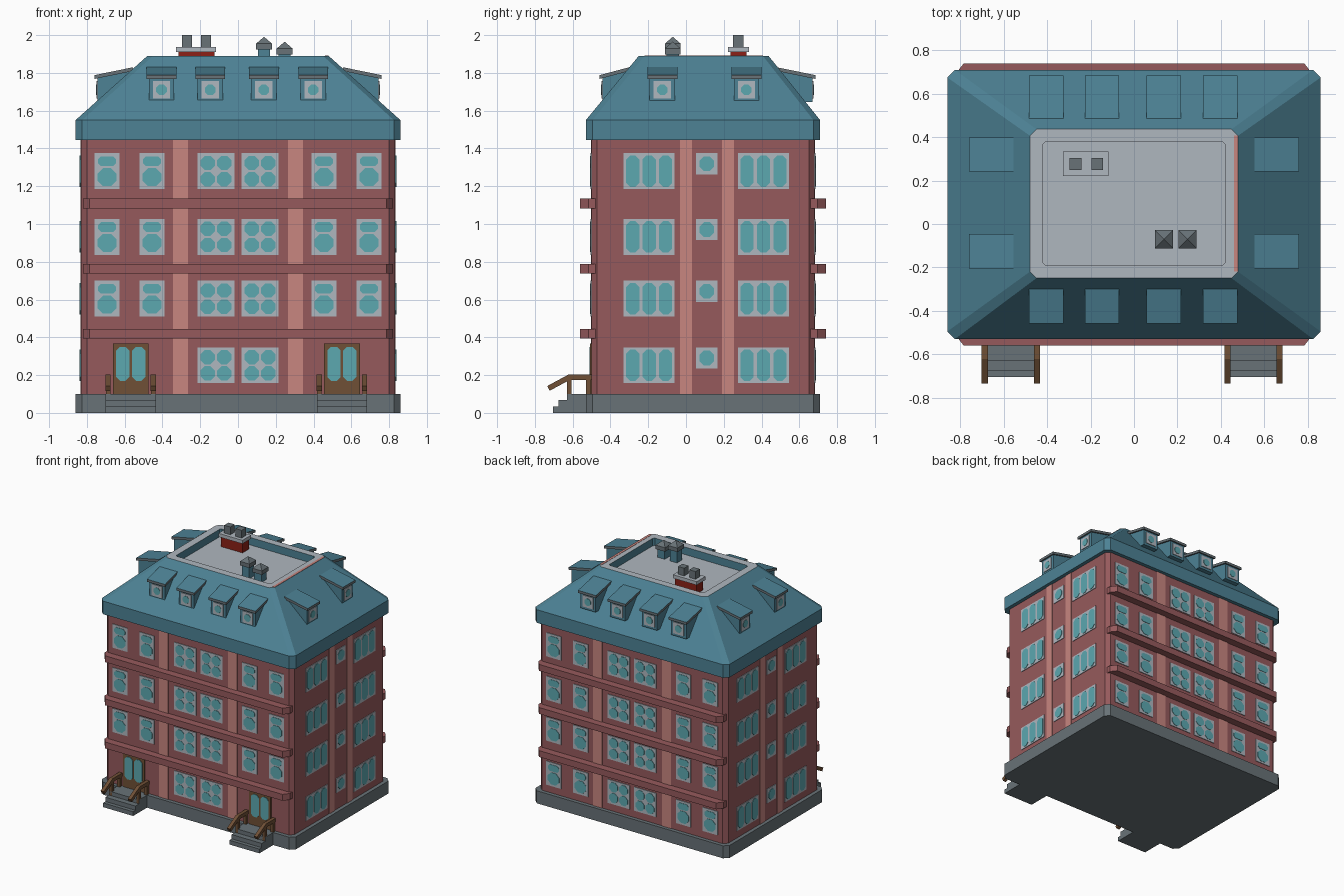
import bpy, bmesh
from mathutils import Matrix, Vector

if "Cube" in bpy.data.objects:
    bpy.data.objects.remove(bpy.data.objects["Cube"])

# ---- colours (sRGB 0-255 converted to linear) ----
def lin(c):
    c /= 255
    return c / 12.92 if c < 0.04 else ((c + 0.055) / 1.055) ** 2.4

COLOURS = [("brick", 150, 90, 92), ("light_brick", 200, 134, 128), ("roof_teal", 77, 130, 149),
           ("stone_grey", 104, 114, 119), ("pale_grey", 175, 183, 191), ("glass", 92, 168, 176),
           ("wood", 112, 80, 54), ("chimney_red", 140, 32, 22)]
MATS = []
for n, r, g, b in COLOURS:
    m = bpy.data.materials.new(n)
    m.diffuse_color = (lin(r), lin(g), lin(b), 1)
    m.use_nodes = True
    m.node_tree.nodes["Principled BSDF"].inputs["Base Color"].default_value = m.diffuse_color
    MATS.append(m)
BRICK, PINK, TEAL, STONE, PALE, GLASS, WOOD, RED = range(8)

# ---- helpers ----
def finish(name, bm):
    bmesh.ops.recalc_face_normals(bm, faces=bm.faces)
    me = bpy.data.meshes.new(name)
    bm.to_mesh(me)
    bm.free()
    for m in MATS:
        me.materials.append(m)
    ob = bpy.data.objects.new(name, me)
    bpy.context.collection.objects.link(ob)
    return ob

def axes(u, v, w, o=(0, 0, 0)):
    M = Matrix((u, v, w)).transposed().to_4x4()
    M.translation = o
    return M

def prism(bm, M, pts, w0, w1, mat):
    """Extrude a 2D outline along the third axis of M."""
    a = [bm.verts.new(M @ Vector((p[0], p[1], w0))) for p in pts]
    b = [bm.verts.new(M @ Vector((p[0], p[1], w1))) for p in pts]
    n = len(pts)
    fs = [bm.faces.new(a), bm.faces.new(b)]
    fs += [bm.faces.new((a[i], a[(i + 1) % n], b[(i + 1) % n], b[i])) for i in range(n)]
    for f in fs:
        f.material_index = mat
    return fs

def rect(x0, x1, y0, y1, c=0):
    """Rectangle outline, with cut corners when c > 0."""
    if not c:
        return [(x0, y0), (x1, y0), (x1, y1), (x0, y1)]
    return [(x0 + c, y0), (x1 - c, y0), (x1, y0 + c), (x1, y1 - c),
            (x1 - c, y1), (x0 + c, y1), (x0, y1 - c), (x0, y0 + c)]

def loft(name, rings, mats):
    """Stack cut-corner rectangles (half x, y0, y1, cut, z); last material caps the end."""
    bm = bmesh.new()
    loops = [[bm.verts.new((x, y, z)) for x, y in rect(-h, h, y0, y1, c)] for h, y0, y1, c, z in rings]
    bm.faces.new(loops[0]).material_index = mats[0]
    for a, b, m in zip(loops, loops[1:], mats):
        for i in range(8):
            j = (i + 1) % 8
            bm.faces.new((a[i], a[j], b[j], b[i])).material_index = m
    bm.faces.new(loops[-1]).material_index = mats[-1]
    return finish(name, bm)

X, Y, Z = (1, 0, 0), (0, 1, 0), (0, 0, 1)
PLAN = axes(X, Y, Z)
ALONG_X = axes(Y, Z, X)

# ---- main masses ----
loft("plinth", [(.86, -.53, .71, .035, 0), (.86, -.53, .71, .035, .10)], [STONE, STONE])
loft("walls", [(.83, -.50, .68, .03, .09), (.83, -.50, .68, .03, 1.46)], [BRICK, BRICK])
loft("mansard_roof", [(.86, -.53, .71, .035, 1.445), (.86, -.53, .71, .035, 1.55),
                      (.48, -.25, .437, .03, 1.89), (.42, -.19, .38, .012, 1.89),
                      (.42, -.19, .38, .012, 1.83)], [TEAL, TEAL, PALE, TEAL, PALE])
bm = bmesh.new()
prism(bm, PLAN, rect(.46, .48, -.22, .407), 1.885, 1.892, PINK)
finish("roof_edge_strip", bm)

# ---- string courses, front and back ----
bm = bmesh.new()
for y0, s in ((-.50, -1), (.68, 1)):
    outline = [(-.82, y0 - .02 * s), (-.82, y0 + .015 * s), (-.785, y0 + .06 * s),
               (.785, y0 + .06 * s), (.82, y0 + .015 * s), (.82, y0 - .02 * s)]
    for z in (.393, .738, 1.083):
        prism(bm, PLAN, outline, z, z + .051, BRICK)
finish("string_courses", bm)

# ---- windows: pale frame plate with glass panes on top ----
def window(bm, M, u, top, w, h, panes):
    prism(bm, M, rect(u - w / 2, u + w / 2, top - h, top), -.01, .005, PALE)
    for du, dz, pw, ph in panes:
        c = min(pw, ph) * .3
        cz = top - h / 2 + dz
        prism(bm, M, rect(u + du - pw / 2, u + du + pw / 2, cz - ph / 2, cz + ph / 2, c), .004, .008, GLASS)

FOUR = [(a, b, .076, .076) for a in (-.044, .044) for b in (-.043, .043)]
TWO = [(0, .052, .096, .052), (0, -.032, .1, .095)]
THREE = [(a, 0, .07, .166) for a in (-.087, 0, .087)]
ONE = [(0, 0, .078, .078)]
ROWS = (1.375, 1.027, .70, .347)

FRONT = axes(X, Z, (0, -1, 0), (0, -.50, 0))
BACK = axes(X, Z, (0, 1, 0), (0, .68, 0))
RIGHT = axes(Y, Z, (1, 0, 0), (.83, 0, 0))
LEFT = axes(Y, Z, (-1, 0, 0), (-.83, 0, 0))

for name, M in (("front", FRONT), ("back", BACK)):
    bm = bmesh.new()
    for top in ROWS:
        for s in (-1, 1):
            window(bm, M, s * .117, top, .195, .19, FOUR)
            if name == "back" or top > .4:
                for u in (.455, .693):
                    window(bm, M, s * u, top, .132, .19, TWO)
    finish(name + "_windows", bm)
for name, M in (("right", RIGHT), ("left", LEFT)):
    bm = bmesh.new()
    for top in ROWS:
        window(bm, M, -.195, top, .27, .19, THREE)
        window(bm, M, .41, top, .27, .19, THREE)
        window(bm, M, .11, top, .115, .113, ONE)
    finish(name + "_windows", bm)

# ---- light pilaster strips ----
bm = bmesh.new()
for M, us, w in ((FRONT, (-.305, .305), .08), (BACK, (-.305, .305), .08),
                 (RIGHT, (0, .222), .065), (LEFT, (0, .222), .065)):
    for u in us:
        prism(bm, M, rect(u - w / 2, u + w / 2, .095, 1.45), -.01, .004, PINK)
finish("pilaster_strips", bm)

# ---- dormers: body, sloped cap, small window ----
def dormer(bm, U, W, o, u, d):
    face = axes(U, Z, W, o)
    side = axes(W, Z, U, o)
    prism(bm, side, [(0, 1.645), (0, 1.775), (-d, 1.815), (-d, 1.645)], u - .067, u + .067, TEAL)
    cap = prism(bm, side, [(.015, 1.768), (.015, 1.788), (-d, 1.83), (-d, 1.81)], u - .079, u + .079, STONE)
    bm.normal_update()
    for f in cap:
        if abs(f.normal.z) > .5 and f.calc_center_median().z > 1.8:
            f.material_index = TEAL
    window(bm, face, u, 1.756, .092, .092, [(0, 0, .056, .056)])

bm = bmesh.new()
for u in (-.405, -.147, .137, .398):
    dormer(bm, X, (0, -1, 0), (0, -.443, 0), u, .143)
    dormer(bm, X, (0, 1, 0), (0, .67, 0), u, .19)
for u in (-.125, .32):
    for s in (-1, 1):
        dormer(bm, Y, (s, 0, 0), (s * .745, 0, 0), u, .19)
finish("dormers", bm)

# ---- doors, steps and handrails ----
for name, cx in (("left", -.568), ("right", .55)):
    bm = bmesh.new()
    prism(bm, FRONT, rect(cx - .095, cx + .095, .10, .367), -.01, .008, WOOD)
    for s in (-1, 1):
        prism(bm, FRONT, rect(cx + s * .042 - .035, cx + s * .042 + .035, .17, .35, .02), .007, .012, GLASS)
    finish(name + "_door", bm)
    bm = bmesh.new()
    prism(bm, ALONG_X, [(-.705, 0), (-.705, .034), (-.675, .034), (-.675, .068), (-.63, .068),
                        (-.63, .10), (-.50, .10), (-.50, 0)], cx - .133, cx + .133, STONE)
    finish(name + "_steps", bm)
    bm = bmesh.new()
    for s in (-1, 1):
        x = cx + s * .12
        prism(bm, ALONG_X, [(-.735, .142), (-.622, .203), (-.50, .203), (-.50, .175),
                            (-.615, .175), (-.722, .117)], x - .014, x + .014, WOOD)
        prism(bm, PLAN, rect(x - .012, x + .012, -.63, -.605), .06, .19, WOOD)
        prism(bm, PLAN, rect(x - .012, x + .012, -.53, -.505), .09, .18, WOOD)
    finish(name + "_handrails", bm)

# ---- chimney with two pots ----
bm = bmesh.new()
prism(bm, PLAN, rect(-.315, -.125, .235, .32), 1.825, 1.912, RED)
prism(bm, PLAN, rect(-.328, -.117, .222, .333), 1.91, 1.938, PALE)
for x in (-.27, -.17):
    prism(bm, PLAN, rect(x - .027, x + .027, .25, .305), 1.936, 2.0, STONE)
finish("chimney", bm)

# ---- roof vents with pyramid caps ----
bm = bmesh.new()
for x, z in ((.138, 1.923), (.247, 1.897)):
    prism(bm, PLAN, rect(x - .032, x + .032, -.102, -.038), 1.825, z + .005, TEAL)
    cap = prism(bm, PLAN, rect(x - .042, x + .042, -.112, -.028), z, z + .032, STONE)
    apex = bmesh.ops.poke(bm, faces=[cap[1]])["verts"][0]
    apex.co.z = z + .068
finish("roof_vents", bm)
